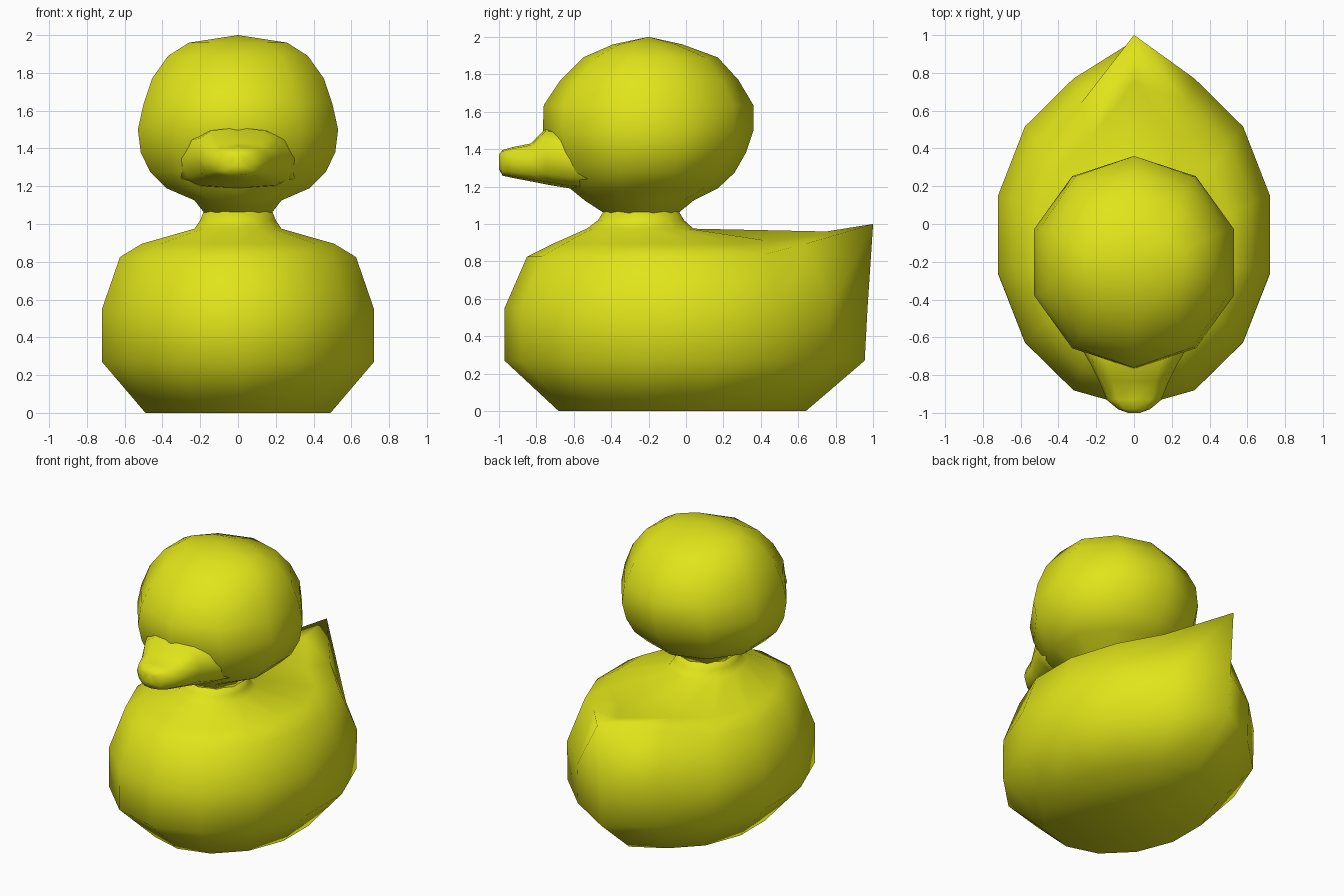
import bpy, bmesh
from math import sin, cos, pi, copysign

if "Cube" in bpy.data.objects:
    bpy.data.objects.remove(bpy.data.objects["Cube"])

yellow = bpy.data.materials.new("yellow")
yellow.diffuse_color = (0.75, 0.78, 0.01, 1)
yellow.use_nodes = True
yellow.node_tree.nodes["Principled BSDF"].inputs["Base Color"].default_value = yellow.diffuse_color


def ring(n, z, half_x, front, back):
    """Horizontal n-sided ring; vertex 0 faces the front."""
    c, ry = (front + back) / 2, (back - front) / 2
    rx = half_x / max(sin(2 * pi * i / n) for i in range(n))
    return [[rx * sin(2 * pi * i / n), c - ry * cos(2 * pi * i / n), z] for i in range(n)]


def loft(name, rings):
    bm = bmesh.new()
    rows = [[bm.verts.new(p) for p in r] for r in rings]
    n = len(rows[0])
    for a, b in zip(rows, rows[1:]):
        for i in range(n):
            j = (i + 1) % n
            bm.faces.new((a[i], a[j], b[j], b[i]))
    bm.faces.new(rows[0][::-1])
    bm.faces.new(rows[-1])
    bmesh.ops.remove_doubles(bm, verts=bm.verts[:], dist=0.0005)
    bmesh.ops.recalc_face_normals(bm, faces=bm.faces[:])
    for f in bm.faces:
        f.smooth = True
    me = bpy.data.meshes.new(name)
    bm.to_mesh(me)
    bm.free()
    me.materials.append(yellow)
    ob = bpy.data.objects.new(name, me)
    bpy.context.collection.objects.link(ob)
    return ob


# Body: 14-sided rings (z, half width, front, back) with the rear point pulled into a tail
body = [ring(14, *r) for r in (
    (0.00, 0.49, -0.68, 0.58), (0.27, 0.72, -0.97, 0.85), (0.55, 0.72, -0.97, 0.86),
    (0.825, 0.625, -0.85, 0.72), (0.895, 0.51, -0.71, 0.52), (0.975, 0.23, -0.53, 0.04),
    (1.02, 0.20, -0.47, -0.01), (1.07, 0.18, -0.44, -0.04))]
for k, (y, z) in enumerate(((0.64, 0.0), (0.955, 0.27), (0.97, 0.55), (1.0, 1.0), (0.75, 0.96))):
    body[k][7][1:] = [y, z]
for i in (6, 8):
    body[3][i][2] = 0.895
    body[4][i][2] = 0.907
for i in (5, 9):
    body[3][i][2] = 0.84
loft("body", body)

# Head: 10-sided rings
loft("head", [ring(10, *r) for r in (
    (1.06, 0.18, -0.44, -0.04), (1.125, 0.23, -0.54, 0.04), (1.19, 0.38, -0.62, 0.17),
    (1.275, 0.465, -0.68, 0.26), (1.38, 0.515, -0.73, 0.32), (1.50, 0.53, -0.765, 0.36),
    (1.635, 0.50, -0.76, 0.36), (1.77, 0.455, -0.67, 0.28), (1.89, 0.37, -0.55, 0.17),
    (1.96, 0.26, -0.39, -0.02), (2.0, 0.0, -0.2, -0.2))])


# Beak: rounded-box sections along y
def section(y, w, z0, z1, n=12):
    def p(v):
        return copysign(abs(v) ** 0.7, v)
    return [(w * p(cos(2 * pi * i / n)), y,
             (z0 + z1) / 2 + (z1 - z0) / 2 * p(sin(2 * pi * i / n))) for i in range(n)]


loft("beak", [section(*s) for s in (
    (-0.45, 0.36, 1.18, 1.46), (-0.62, 0.30, 1.19, 1.50), (-0.75, 0.225, 1.212, 1.51),
    (-0.83, 0.185, 1.228, 1.43), (-0.93, 0.145, 1.247, 1.41),
    (-0.98, 0.085, 1.258, 1.395), (-1.0, 0.03, 1.295, 1.37))])
